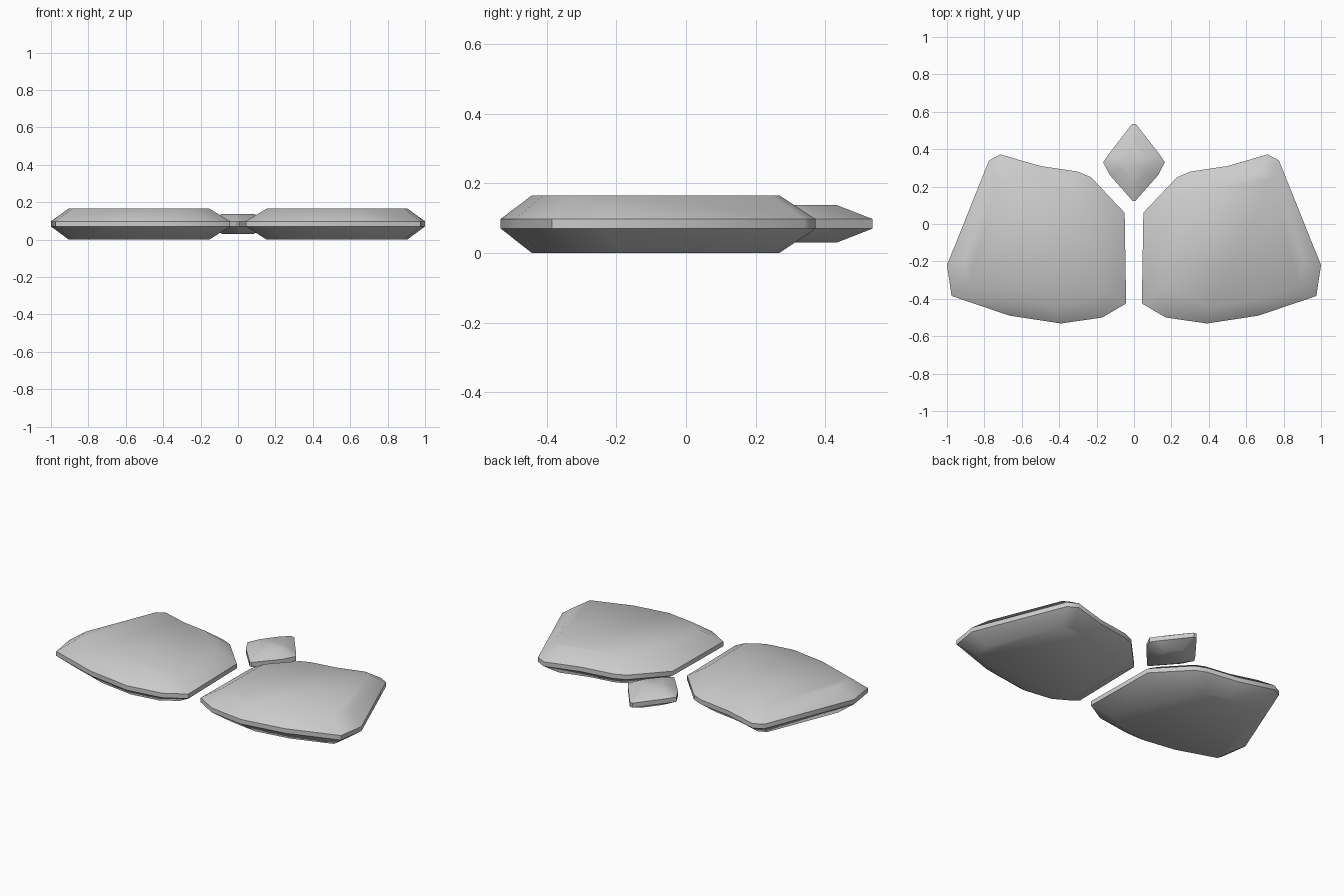
import bpy, bmesh, math

if "Cube" in bpy.data.objects:
    bpy.data.objects.remove(bpy.data.objects["Cube"])


def bevelled_plate(name, outline, centre, scale, heights):
    """Outline plate: small bottom face, two rim loops, small top face."""
    cx, cy = centre
    bm = bmesh.new()
    loops = []
    for z, s in zip(heights, (scale, 1, 1, scale)):
        loops.append([bm.verts.new((cx + (x - cx) * s, cy + (y - cy) * s, z))
                      for x, y in outline])
    n = len(outline)
    for low, high in zip(loops, loops[1:]):
        for i in range(n):
            j = (i + 1) % n
            bm.faces.new((low[i], low[j], high[j], high[i]))
    bm.faces.new(loops[0])
    bm.faces.new(loops[-1])
    bmesh.ops.recalc_face_normals(bm, faces=bm.faces)
    mesh = bpy.data.meshes.new(name)
    bm.to_mesh(mesh)
    bm.free()
    obj = bpy.data.objects.new(name, mesh)
    bpy.context.collection.objects.link(obj)
    bpy.ops.object.select_all(action='DESELECT')
    obj.select_set(True)
    bpy.context.view_layer.objects.active = obj
    bpy.ops.object.shade_smooth_by_angle(angle=math.radians(48))
    return obj


# Pair of broad pads, mirrored left and right
pad = [(0.05, 0.06), (0.23, 0.25), (0.30, 0.28), (0.50, 0.31),
       (0.715, 0.372), (0.775, 0.34), (1.0, -0.22), (0.975, -0.385),
       (0.665, -0.49), (0.39, -0.532), (0.17, -0.50), (0.042, -0.425)]
for side, sign in (("right", 1), ("left", -1)):
    bevelled_plate(side + "_pad", [(sign * x, y) for x, y in pad],
                   (sign * 0.56, -0.114), 0.785, (0, 0.07, 0.098, 0.166))

# Small diamond between the pads at the back
half = [(0.01, 0.535), (0.138, 0.37), (0.165, 0.33), (0.128, 0.26), (0.006, 0.122)]
diamond = half + [(-x, y) for x, y in reversed(half)]
bevelled_plate("centre_diamond", diamond, (0, 0.33), 0.5,
               (0.03, 0.07, 0.098, 0.138))
